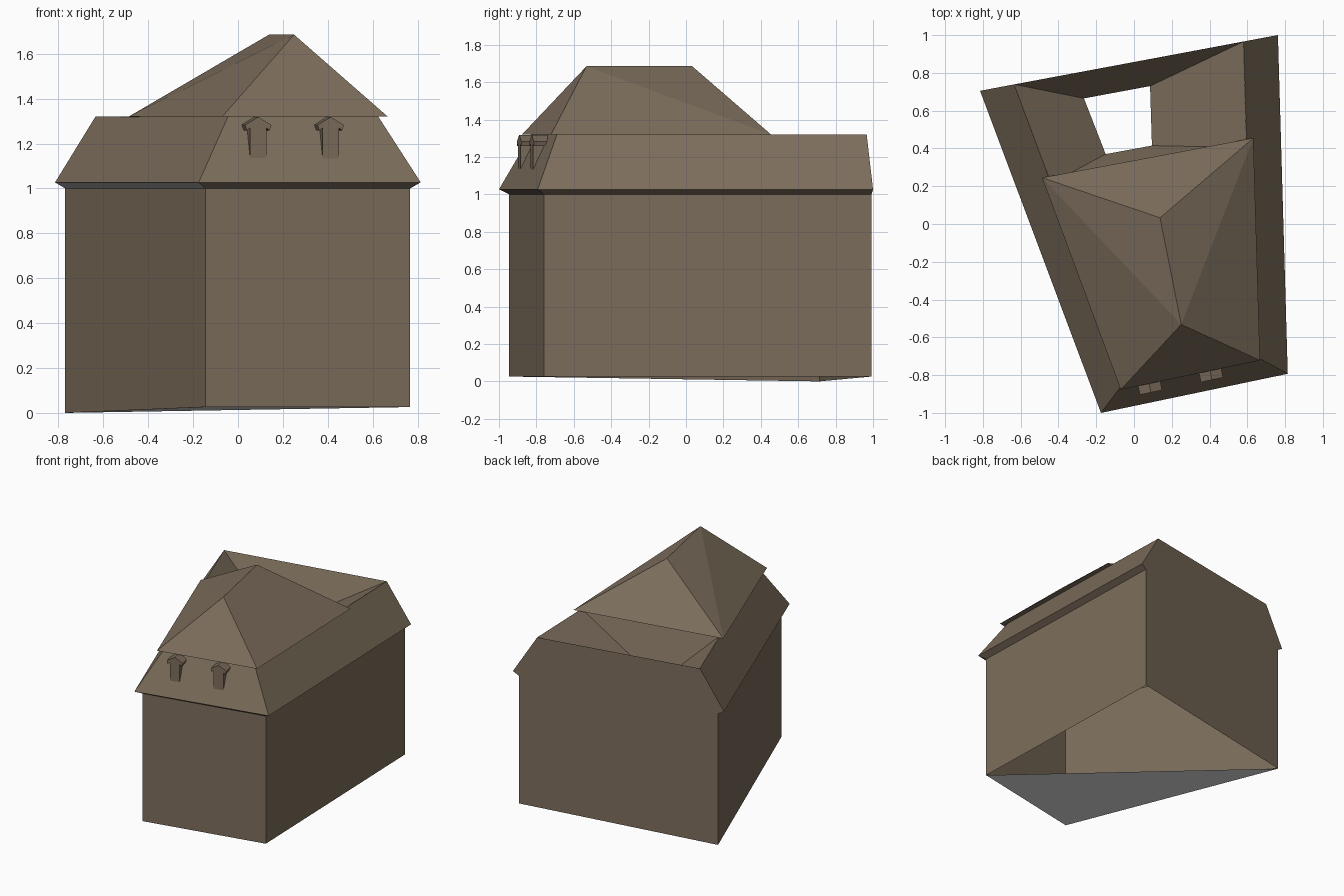
import bpy, bmesh
from mathutils import Vector

if "Cube" in bpy.data.objects:
    bpy.data.objects.remove(bpy.data.objects["Cube"])


def material(name, rgb):
    m = bpy.data.materials.new(name)
    m.diffuse_color = (*rgb, 1)
    m.use_nodes = True
    m.node_tree.nodes["Principled BSDF"].inputs["Base Color"].default_value = m.diffuse_color
    return m


BROWN = material("warm_brown", (0.2, 0.153, 0.105))
GREY = material("plain_grey", (0.76, 0.76, 0.76))


def make(name, faces, mats=(BROWN,), rule=None):
    """Build an object from faces given as lists of points."""
    bm = bmesh.new()
    for i, pts in enumerate(faces):
        f = bm.faces.new([bm.verts.new(p) for p in pts])
        f.material_index = rule(i) if rule else 0
    bmesh.ops.remove_doubles(bm, verts=bm.verts[:], dist=0.0005)
    me = bpy.data.meshes.new(name)
    bm.to_mesh(me)
    bm.free()
    for m in mats:
        me.materials.append(m)
    ob = bpy.data.objects.new(name, me)
    bpy.context.collection.objects.link(ob)
    return ob


def ring(xy, z):
    return [(x, y, z) for x, y in xy]


def band(a, b, sides):
    """Quads joining two four-corner rings."""
    return [[a[i], a[(i + 1) % 4], b[(i + 1) % 4], b[i]] for i in sides]


# Corner order: front left, front right, back right, back left
wall_xy = [(-0.145, -0.946), (0.767, -0.76), (0.717, 0.992), (-0.77, 0.713)]
eave_xy = [(-0.175, -1.0), (0.814, -0.793), (0.762, 1.0), (-0.815, 0.705)]
ridge_xy = [(-0.045, -0.828), (0.625, -0.69), (0.58, 0.966), (-0.635, 0.739)]
base = ring(wall_xy, 0.026)
base[3] = (*wall_xy[3], 0.0)
wall = ring(wall_xy, 1.0)
eave = ring(eave_xy, 1.027)
ridge = ring(ridge_xy, 1.32)

# Outer walls, with the back gable flush up to the ridge
make("walls", band(base, wall, range(4)))
make("back_gable", [[wall[3], wall[2], eave[2], ridge[2], ridge[3], eave[3]][::-1]])

# Floor covers only the front half
make("floor", [[base[0], base[3], base[1]]], (GREY,))

# Sloped soffit under the eaves, grey on the left side
make("soffit", band(wall, eave, (0, 1, 3)), (BROWN, GREY), lambda i: int(i == 2))

# Steep lower roof on three sides
make("lower_roof", band(eave, ridge, (0, 1, 3)))

# Inner roof slopes falling into the rear light well
well_top = ring([(-0.44, 0.215), (0.597, 0.405), ridge_xy[2], ridge_xy[3]], 1.32)
well_low = ring([(-0.15, 0.37), (0.095, 0.415), (0.085, 0.73), (-0.265, 0.665)], 1.03)
make("well_slopes", band(well_top, well_low, range(4)))

# Hipped upper roof over the front
h = ring([(-0.07, -0.877), (0.667, -0.722), (0.632, 0.455), (-0.487, 0.245)], 1.32)
rf, rb = (0.25, -0.532, 1.685), (0.138, 0.033, 1.685)
make("upper_roof", [[h[0], h[1], rf], [h[1], h[2], rf], [h[2], rb, rf],
                    [h[2], h[3], rb], [h[3], rf, rb], [h[3], h[0], rf], h[::-1]])

# Two small gabled dormers on the front slope
half = [(0.037, 1.13), (0.037, 1.27), (0.052, 1.258), (0.06, 1.283)]
profile = half + [(0, 1.318)] + [(-x, z) for x, z in half[::-1]]
along = Vector((0.979, 0.204, 0))
inward = Vector((-0.204, 0.979, 0))
for side, cx, cy in (("left", 0.09, -0.892), ("right", 0.413, -0.825)):
    front = [Vector((cx, cy, z)) + along * x for x, z in profile]
    back = [p + inward * 0.085 for p in front]
    n = len(front)
    sides = [[front[i], back[i], back[(i + 1) % n], front[(i + 1) % n]] for i in range(n)]
    ob = make("dormer_" + side, [front, back[::-1]] + sides)
    bm = bmesh.new()
    bm.from_mesh(ob.data)
    bmesh.ops.recalc_face_normals(bm, faces=bm.faces[:])
    bm.to_mesh(ob.data)
    bm.free()
